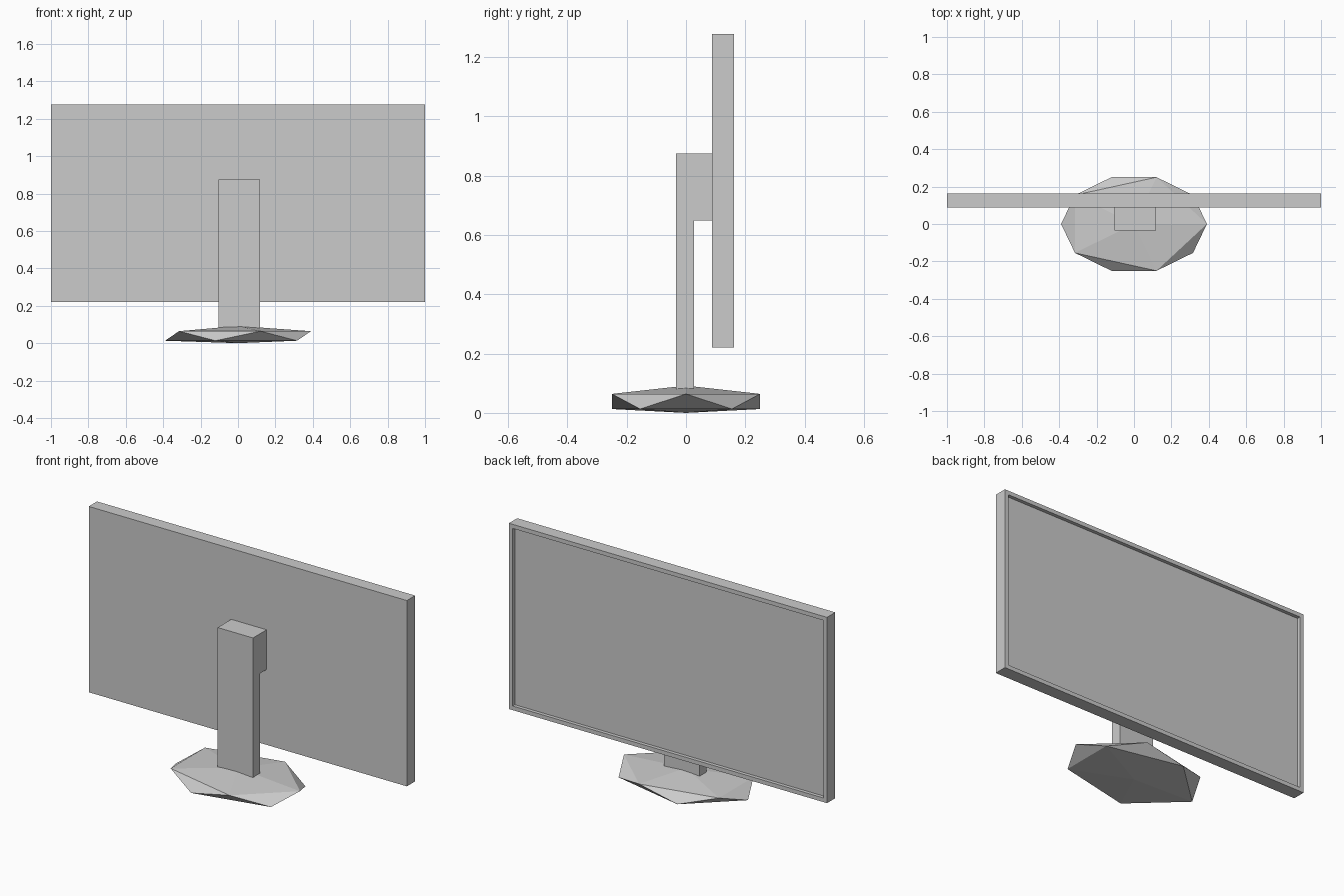
import bpy, bmesh
from math import cos, sin, tau

default = bpy.data.objects.get("Cube")
if default:
    bpy.data.objects.remove(default, do_unlink=True)

# Single plain grey
grey = bpy.data.materials.new("plain_grey")
grey.use_nodes = True
colour = (0.6, 0.6, 0.6, 1)
grey.diffuse_color = colour
grey.node_tree.nodes["Principled BSDF"].inputs["Base Color"].default_value = colour


def finish(bm, name):
    bmesh.ops.recalc_face_normals(bm, faces=bm.faces)
    mesh = bpy.data.meshes.new(name)
    bm.to_mesh(mesh)
    bm.free()
    mesh.materials.append(grey)
    obj = bpy.data.objects.new(name, mesh)
    bpy.context.collection.objects.link(obj)


def box(bm, low, high):
    verts = bmesh.ops.create_cube(bm, size=1)["verts"]
    for v in verts:
        for i in range(3):
            v.co[i] = high[i] if v.co[i] > 0 else low[i]


# Screen housing with the display sunk into its rear-facing side
bm = bmesh.new()
box(bm, (-1, 0.088, 0.221), (1, 0.162, 1.277))
bm.normal_update()
display = max(bm.faces, key=lambda f: f.normal.y)
bmesh.ops.inset_individual(bm, faces=[display], thickness=0.033)
bmesh.ops.inset_individual(bm, faces=[display], thickness=0, depth=-0.02)
finish(bm, "screen")

# Column and mounting arm: one L-shaped side profile extruded sideways
bm = bmesh.new()
profile = [(-0.034, 0.03), (0.027, 0.03), (0.027, 0.649),
           (0.088, 0.649), (0.088, 0.875), (-0.034, 0.875)]
side = bm.faces.new([bm.verts.new((-0.104, y, z)) for y, z in profile])
new = bmesh.ops.extrude_face_region(bm, geom=[side])["geom"]
bmesh.ops.translate(bm, vec=(0.222, 0, 0),
                    verts=[g for g in new if isinstance(g, bmesh.types.BMVert)])
finish(bm, "stand_column")

# Faceted foot: two offset five-sided rings with a shallow tip on each side
bm = bmesh.new()


def ring(turn, z):
    return [bm.verts.new((0.39 * cos(tau * (k + turn) / 5),
                          0.263 * sin(tau * (k + turn) / 5), z)) for k in range(5)]


upper, lower = ring(0, 0.064), ring(0.5, 0.013)
top, bottom = bm.verts.new((0, 0, 0.092)), bm.verts.new((0, 0, 0))
for k in range(5):
    n = (k + 1) % 5
    bm.faces.new((top, upper[k], upper[n]))
    bm.faces.new((bottom, lower[n], lower[k]))
    bm.faces.new((upper[k], lower[k], upper[n]))
    bm.faces.new((lower[k], lower[n], upper[n]))
finish(bm, "foot")
